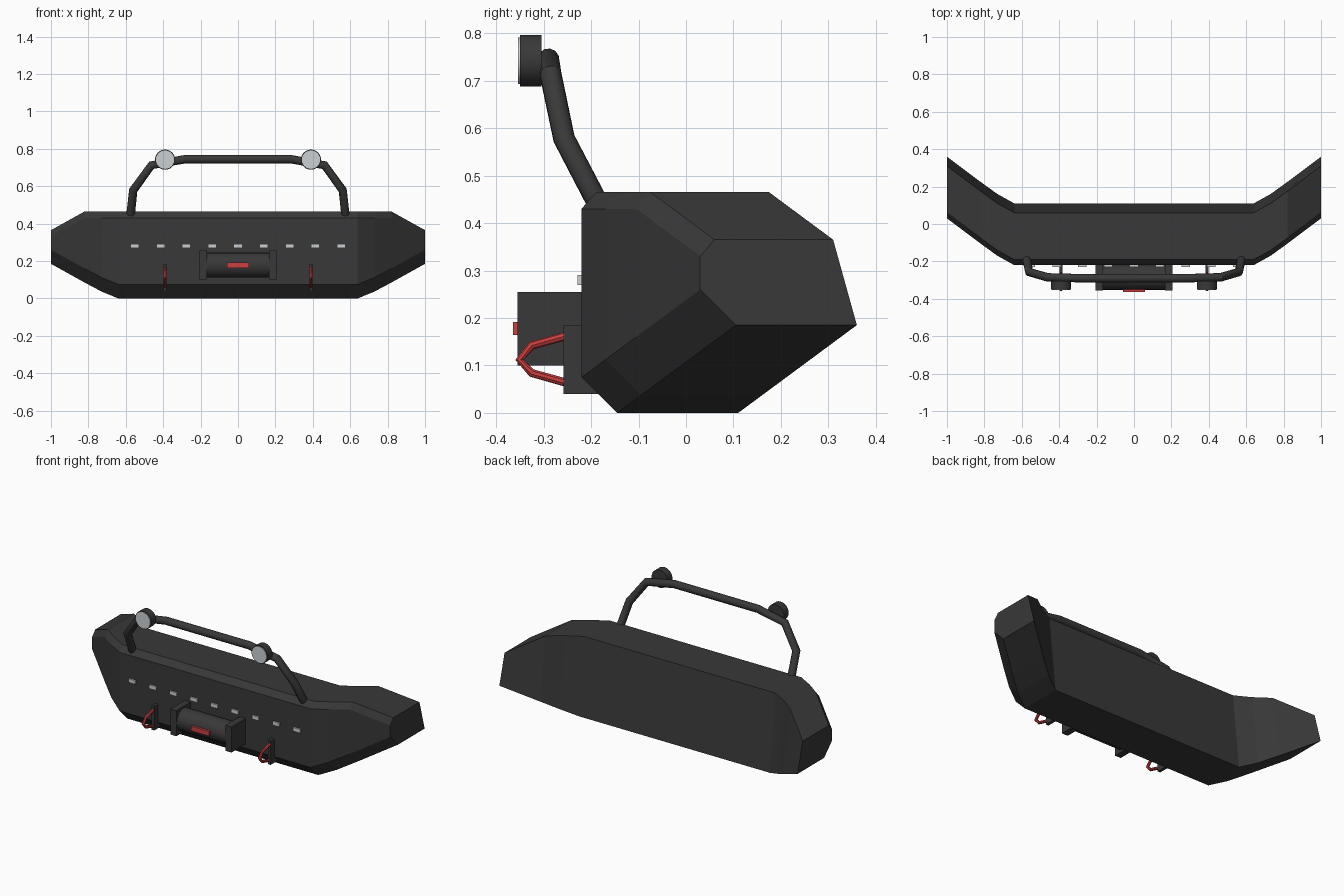
import bpy, bmesh, math
from mathutils import Vector

cube = bpy.data.objects.get("Cube")
if cube:
    bpy.data.objects.remove(cube, do_unlink=True)


def material(name, rgb):
    m = bpy.data.materials.new(name)
    m.use_nodes = True
    col = (*rgb, 1)
    m.diffuse_color = col
    m.node_tree.nodes["Principled BSDF"].inputs["Base Color"].default_value = col
    return m


BLACK = material("charcoal steel", (0.04, 0.04, 0.04))
LIGHT = material("pale lens", (0.6, 0.63, 0.65))
RED = material("red paint", (0.6, 0.05, 0.05))


def finish(name, bm, mat, smooth=False):
    bmesh.ops.recalc_face_normals(bm, faces=bm.faces)
    me = bpy.data.meshes.new(name)
    bm.to_mesh(me)
    bm.free()
    me.materials.append(mat)
    ob = bpy.data.objects.new(name, me)
    bpy.context.collection.objects.link(ob)
    if smooth:
        bpy.ops.object.select_all(action="DESELECT")
        ob.select_set(True)
        bpy.context.view_layer.objects.active = ob
        bpy.ops.object.shade_smooth_by_angle(angle=math.radians(35))
    return ob


def box(name, lo, hi, mat):
    bm = bmesh.new()
    bmesh.ops.create_cube(bm, size=1)
    lo, hi = Vector(lo), Vector(hi)
    for v in bm.verts:
        v.co = (lo + hi) / 2 + v.co * (hi - lo)
    return finish(name, bm, mat)


def cylinder(name, start, end, r, mat, sides=24):
    bm = bmesh.new()
    start, end = Vector(start), Vector(end)
    axis = end - start
    bmesh.ops.create_cone(bm, cap_ends=True, segments=sides, radius1=r, radius2=r, depth=axis.length)
    bm.transform(Vector((0, 0, 1)).rotation_difference(axis).to_matrix().to_4x4())
    bmesh.ops.translate(bm, verts=bm.verts, vec=(start + end) / 2)
    return finish(name, bm, mat, True)


def tube(name, path, r, mat, sides=10):
    # Sweep a ring along the path, mitred at the bends
    bm = bmesh.new()
    pts = [Vector(p) for p in path]
    rings = []
    for i, p in enumerate(pts):
        before = (p - pts[i - 1]).normalized() if i else None
        after = (pts[i + 1] - p).normalized() if i < len(pts) - 1 else before
        before = before or after
        t = (before + after).normalized()
        if not rings:
            ref = t.orthogonal().normalized()
            side = ref
        side = (side - t * side.dot(t)).normalized()
        up = t.cross(side)
        angles = [2 * math.pi * k / sides for k in range(sides)]
        rings.append([bm.verts.new(p + r * (side * math.cos(a) + up * math.sin(a))) for a in angles])
    for a, b in zip(rings, rings[1:]):
        for k in range(sides):
            n = (k + 1) % sides
            bm.faces.new((a[k], a[n], b[n], b[k]))
    bm.faces.new(rings[0])
    bm.faces.new(rings[-1])
    return finish(name, bm, mat, True)


# Bumper body: one profile swept sideways; the ends swing back and taper
profile = [(-0.22, 0.075), (-0.22, 0.43), (-0.19, 0.465), (0.06, 0.465), (0.11, 0), (-0.145, 0)]
# half width, sweep back, lift of lower edges, drop of upper edges
half = [(0.64, 0, 0, 0), (0.73, 0.05, 0.037, 0), (0.82, 0.115, 0.085, 0), (1, 0.25, 0.185, 0.1)]
stations = [(-x, s, l, d) for x, s, l, d in reversed(half)] + half
bm = bmesh.new()
rings = [[bm.verts.new((x, y + s, z - d if z > 0.2 else z + l)) for y, z in profile]
         for x, s, l, d in stations]
for a, b in zip(rings, rings[1:]):
    for k in range(len(profile)):
        n = (k + 1) % len(profile)
        bm.faces.new((a[k], a[n], b[n], b[k]))
bm.faces.new(rings[0])
bm.faces.new(rings[-1])
finish("bumper_body", bm, BLACK)

# Hoop over the bumper
leg = [(0.575, -0.185, 0.44), (0.56, -0.257, 0.578), (0.463, -0.285, 0.712), (0.28, -0.29, 0.745)]
tube("hoop_bar", leg + [(-x, y, z) for x, y, z in reversed(leg)], 0.023, BLACK, 12)

# Row of small marker lights
for i in range(9):
    x = (i - 4) * 0.138
    box(f"marker_light_{i + 1}", (x - 0.023, -0.229, 0.269), (x + 0.023, -0.215, 0.291), LIGHT)

# Winch drum and its red plate
cylinder("winch_drum", (-0.17, -0.285, 0.178), (0.17, -0.285, 0.178), 0.067, BLACK)
box("winch_plate", (-0.06, -0.364, 0.164), (0.06, -0.34, 0.192), RED)

for s, side in ((1, "left"), (-1, "right")):
    # Round lamps on the hoop
    x = 0.39 * s
    cylinder(f"{side}_lamp", (x, -0.35, 0.742), (x, -0.304, 0.742), 0.054, BLACK)
    cylinder(f"{side}_lamp_lens", (x, -0.354, 0.742), (x, -0.347, 0.742), 0.049, LIGHT)

    # Winch side brackets
    inner, outer = sorted((0.165 * s, 0.205 * s))
    box(f"{side}_winch_bracket", (inner, -0.355, 0.1), (outer, -0.2, 0.255), BLACK)

    # Tow tabs with bent red shackles
    box(f"{side}_tow_tab", (x - 0.009, -0.258, 0.04), (x + 0.009, -0.18, 0.185), BLACK)
    bend = [(-0.25, 0.163), (-0.325, 0.142), (-0.351, 0.112), (-0.325, 0.084), (-0.25, 0.063)]
    tube(f"{side}_shackle", [(x, y, z) for y, z in bend], 0.009, RED, 8)
